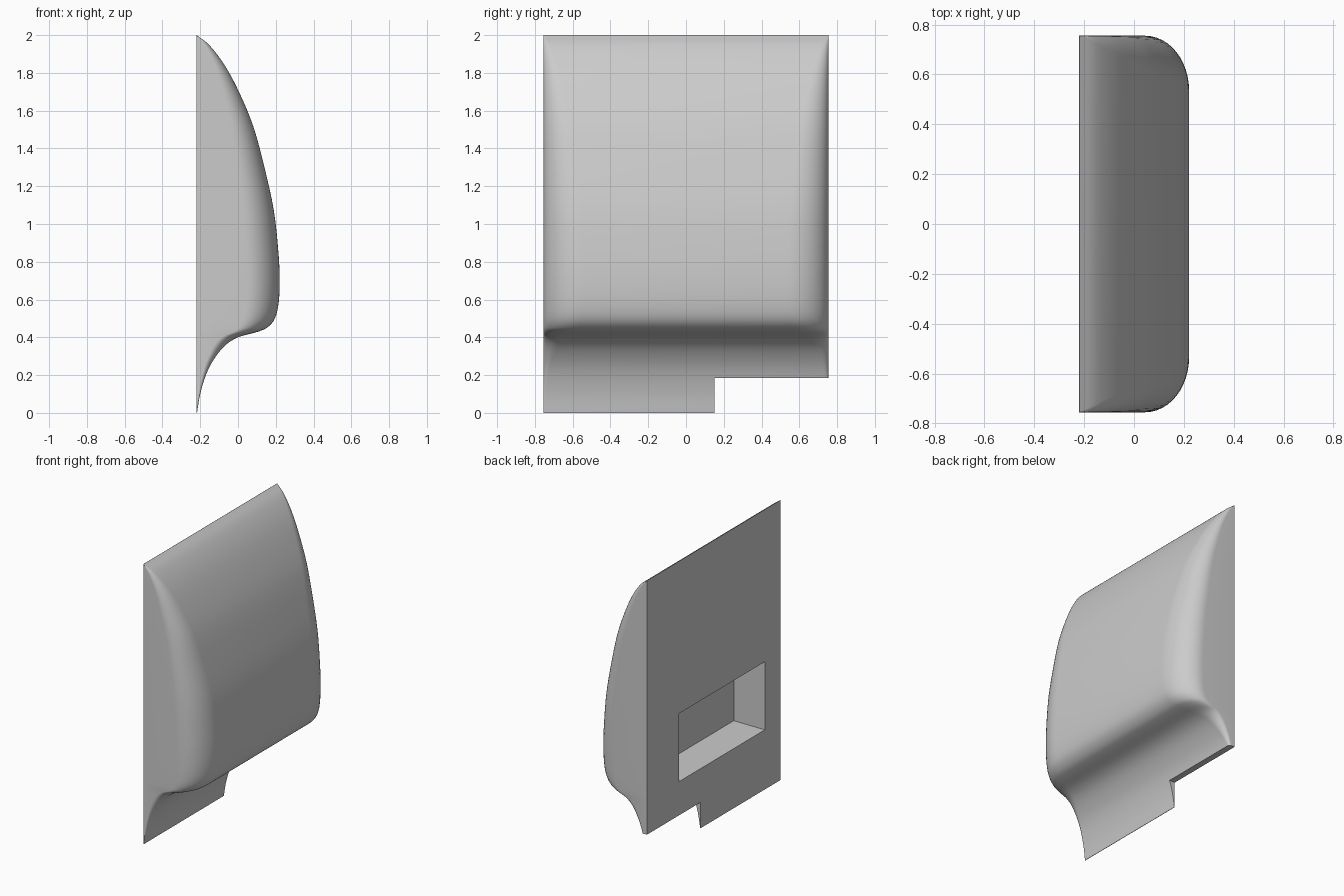
import bpy, bmesh, math
from mathutils import Vector

if "Cube" in bpy.data.objects:
    bpy.data.objects.remove(bpy.data.objects["Cube"], do_unlink=True)

BACK, HALF = -0.22, 0.755

grey = bpy.data.materials.new("light_grey")
grey.use_nodes = True
grey.diffuse_color = (0.6, 0.6, 0.6, 1)
grey.node_tree.nodes["Principled BSDF"].inputs["Base Color"].default_value = grey.diffuse_color

# Side profile of the curved front, (x, z) from the bottom lip to the top edge
PROFILE = [(-0.217, 0), (-0.2, 0.1), (-0.17, 0.2), (-0.13, 0.28), (-0.07, 0.355),
           (0, 0.4), (0.1, 0.428), (0.155, 0.452), (0.195, 0.5), (0.215, 0.58), (0.221, 0.7),
           (0.214, 0.85), (0.19, 1.07), (0.14, 1.3), (0.08, 1.52), (0.005, 1.7),
           (-0.07, 1.84), (-0.15, 1.945), (-0.219, 2)]


def smooth_path(points, steps):
    """Catmull-Rom curve through the points."""
    p = [Vector(q) for q in points]
    p = [2 * p[0] - p[1]] + p + [2 * p[-1] - p[-2]]
    path = []
    for a, b, c, d in zip(p, p[1:], p[2:], p[3:]):
        for i in range(steps):
            t = i / steps
            path.append(0.5 * (2 * b + (c - a) * t + (2 * a - 5 * b + 4 * c - d) * t**2
                               + (3 * b - a - 3 * c + d) * t**3))
    return path + [p[-2]]


def section(x, z, steps=12):
    """Flat-backed slice with rounded front corners that scale with its depth."""
    depth = x - BACK
    rx, ry = 0.4 * depth, 0.5 * depth
    half = [(BACK, -HALF)]
    for i in range(steps + 1):
        a = math.pi / 2 * i / steps
        half.append((x - rx + rx * math.sin(a), -HALF + ry - ry * math.cos(a)))
    ring = half + [(px, -py) for px, py in reversed(half)]
    return [(px, py, z) for px, py in ring]


def box(name, low, high):
    bpy.ops.mesh.primitive_cube_add(size=1, location=[(a + b) / 2 for a, b in zip(low, high)])
    ob = bpy.context.object
    ob.name = name
    ob.scale = [b - a for a, b in zip(low, high)]
    ob.hide_render = True
    return ob


# Curved cover body lofted through the slices
bm = bmesh.new()
rings = [[bm.verts.new(co) for co in section(*p)] for p in smooth_path(PROFILE, 4)]
for low, high in zip(rings, rings[1:]):
    for i in range(len(low)):
        j = (i + 1) % len(low)
        bm.faces.new((low[i], low[j], high[j], high[i]))
bm.faces.new(list(reversed(rings[0])))
bm.faces.new(rings[-1])
bmesh.ops.recalc_face_normals(bm, faces=bm.faces)
mesh = bpy.data.meshes.new("curved_cover")
bm.to_mesh(mesh)
bm.free()
mesh.materials.append(grey)
cover = bpy.data.objects.new("curved_cover", mesh)
bpy.context.collection.objects.link(cover)

# Corner notch in the lower lip and rectangular pocket in the back
cutters = [box("lip_notch", (-0.5, 0.15, -0.2), (0.5, 1, 0.185)),
           box("back_pocket", (-0.5, -0.575, 0.426), (0.025, 0.394, 0.912))]
for cutter in cutters:
    bpy.context.view_layer.objects.active = cover
    mod = cover.modifiers.new(cutter.name, "BOOLEAN")
    mod.operation = "DIFFERENCE"
    mod.solver = "EXACT"
    mod.object = cutter
    bpy.ops.object.modifier_apply(modifier=mod.name)
    bpy.data.objects.remove(cutter, do_unlink=True)

# One material, smooth curves, crisp edges
for face in cover.data.polygons:
    face.material_index = 0
bpy.ops.object.select_all(action="DESELECT")
cover.select_set(True)
bpy.context.view_layer.objects.active = cover
bpy.ops.object.shade_smooth_by_angle(angle=math.radians(30))
